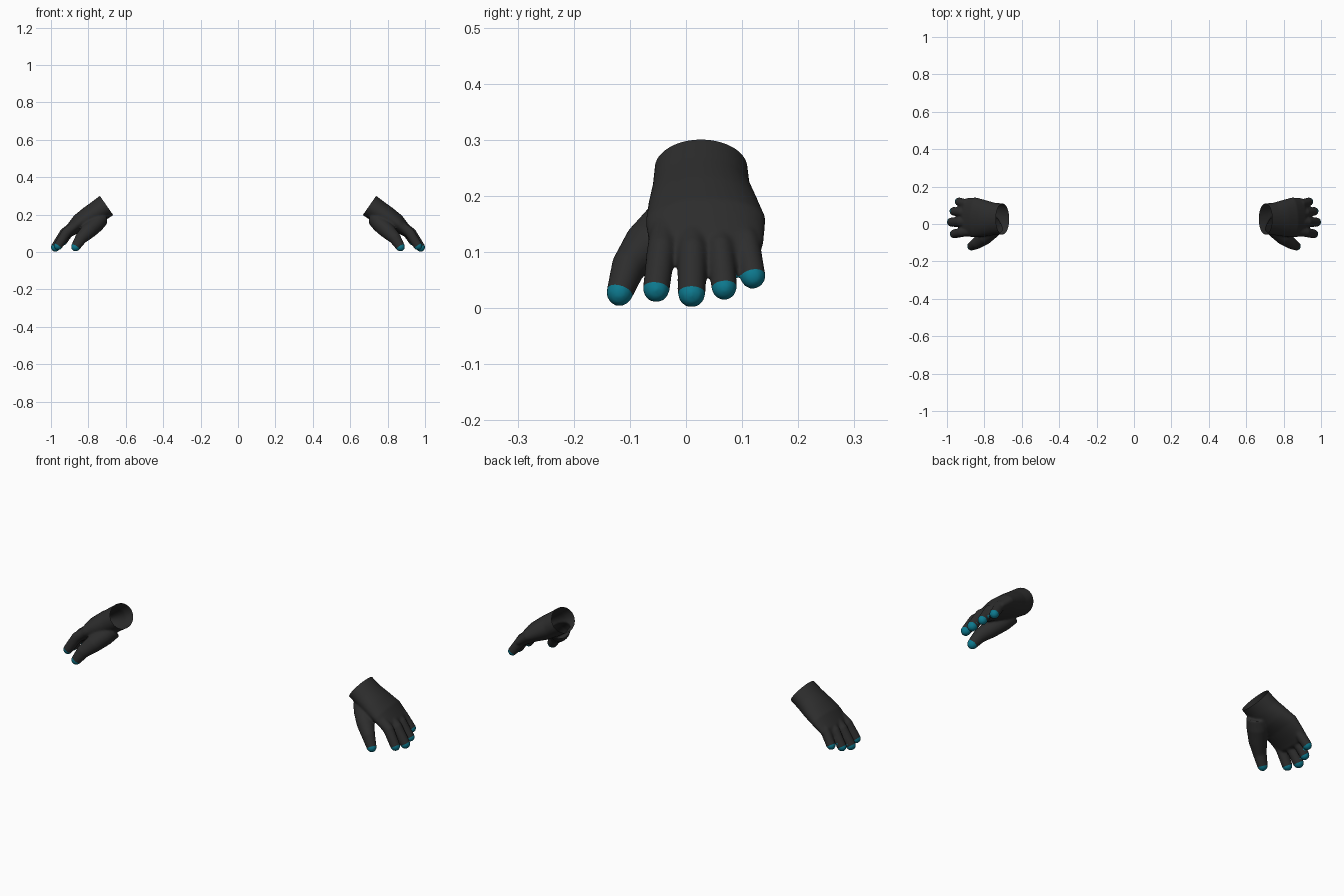
import bpy, bmesh, math
from mathutils import Vector

if "Cube" in bpy.data.objects:
    bpy.data.objects.remove(bpy.data.objects["Cube"])

def material(name, rgb):
    m = bpy.data.materials.new(name)
    m.diffuse_color = (*rgb, 1)
    m.use_nodes = True
    m.node_tree.nodes["Principled BSDF"].inputs["Base Color"].default_value = m.diffuse_color
    return m

BLACK = material("black fabric", (0.026, 0.026, 0.026))
TEAL = material("teal fingertip", (0.004, 0.19, 0.27))

def tube(bm, path, n=20):
    """Closed tube with a rounded end; path = [(centre, half width, half thickness)]."""
    pts = [Vector(p[0]) for p in path]
    d = (pts[-1] - pts[-2]).normalized()
    c, w, t = pts[-1], path[-1][1], path[-1][2]
    secs = [(pts[i], path[i][1], path[i][2]) for i in range(len(path))]
    for a in (25, 50, 72, 86):
        a = math.radians(a)
        secs.append((c + d * t * math.sin(a), w * math.cos(a), t * math.cos(a)))
    rings = []
    for i, (p, w, t) in enumerate(secs):
        tan = (secs[min(i + 1, len(secs) - 1)][0] - secs[max(i - 1, 0)][0]).normalized()
        side = Vector((0, 1, 0))
        side = (side - tan * side.dot(tan)).normalized()
        up = tan.cross(side)
        rings.append([bm.verts.new(p + side * w * math.cos(2 * math.pi * k / n)
                                   + up * t * math.sin(2 * math.pi * k / n)) for k in range(n)])
    for a, b in zip(rings, rings[1:]):
        for k in range(n):
            j = (k + 1) % n
            bm.faces.new((a[k], a[j], b[j], b[k]))
    bm.faces.new(rings[0][::-1])
    bm.faces.new(rings[-1])

bm = bmesh.new()
# wrist and palm
tube(bm, [((0.66, 0.027, 0.279), 0.082, 0.063), ((0.703, 0.027, 0.249), 0.083, 0.063),
          ((0.75, 0.027, 0.216), 0.087, 0.061), ((0.80, 0.030, 0.185), 0.098, 0.057),
          ((0.85, 0.035, 0.156), 0.107, 0.047), ((0.895, 0.036, 0.116), 0.103, 0.033),
          ((0.912, 0.036, 0.096), 0.095, 0.024)], 32)

# fingers: base, end centre, radius
fingers = [((0.850, -0.035, 0.155), (0.962, -0.053, 0.034), 0.024),
           ((0.855, 0.012, 0.155), (0.976, 0.010, 0.026), 0.025),
           ((0.850, 0.055, 0.155), (0.964, 0.068, 0.037), 0.023),
           ((0.830, 0.095, 0.160), (0.936, 0.119, 0.057), 0.023)]
tips = []
for b, e, r in fingers:
    b, e = Vector(b), Vector(e)
    mid = b.lerp(e, 0.5) + Vector((0.011, 0, 0.011))
    tube(bm, [(b, r * 1.1, r * 1.15), (mid, r * 1.06, r * 1.12), (e, r, r)])
    tips.append((e, (e - mid).normalized(), r))

# thumb
thumb = [((0.735, 0.0, 0.18), 0.05, 0.045), ((0.762, -0.03, 0.147), 0.05, 0.045),
         ((0.80, -0.07, 0.112), 0.043, 0.042), ((0.84, -0.103, 0.073), 0.031, 0.033),
         ((0.868, -0.118, 0.028), 0.024, 0.025)]
tube(bm, thumb)
e = Vector(thumb[-1][0])
tips.append((e, (e - Vector(thumb[-2][0])).normalized(), 0.025))

bmesh.ops.recalc_face_normals(bm, faces=bm.faces)
me = bpy.data.meshes.new("glove_blank")
bm.to_mesh(me)
bm.free()
blank = bpy.data.objects.new("glove_blank", me)
bpy.context.collection.objects.link(blank)

# fuse the parts into one soft skin
rm = blank.modifiers.new("fuse", 'REMESH')
rm.mode = 'VOXEL'
rm.voxel_size = 0.005
sm = blank.modifiers.new("soften", 'SMOOTH')
sm.factor, sm.iterations = 0.5, 6
skin = bpy.data.meshes.new_from_object(blank.evaluated_get(bpy.context.evaluated_depsgraph_get()))
bpy.data.objects.remove(blank)

bm = bmesh.new()
bm.from_mesh(skin)
# open the wrist
bmesh.ops.bisect_plane(bm, geom=bm.verts[:] + bm.edges[:] + bm.faces[:], plane_co=(0.703, 0.027, 0.249),
                       plane_no=(-0.82, 0, 0.57), clear_outer=True)
# cut clean fingertip borders and colour the caps
for f in bm.faces:
    f.material_index = 0
for c, d, r in tips:
    faces = [f for f in bm.faces if (f.calc_center_median() - c).length < r * 1.5]
    geom = set(faces)
    for f in faces:
        geom.update(f.edges)
        geom.update(f.verts)
    bmesh.ops.bisect_plane(bm, geom=list(geom), plane_co=c, plane_no=d)
    for f in bm.faces:
        v = f.calc_center_median() - c
        if v.length < r * 1.5 and v.dot(d) > 0:
            f.material_index = 1

# right glove and its mirrored twin
for name, s in (("right_glove", 1), ("left_glove", -1)):
    half = bm.copy()
    if s < 0:
        for v in half.verts:
            v.co.x *= -1
        bmesh.ops.reverse_faces(half, faces=half.faces)
    me = bpy.data.meshes.new(name)
    half.to_mesh(me)
    half.free()
    me.materials.append(BLACK)
    me.materials.append(TEAL)
    for p in me.polygons:
        p.use_smooth = True
    bpy.context.collection.objects.link(bpy.data.objects.new(name, me))
bm.free()
